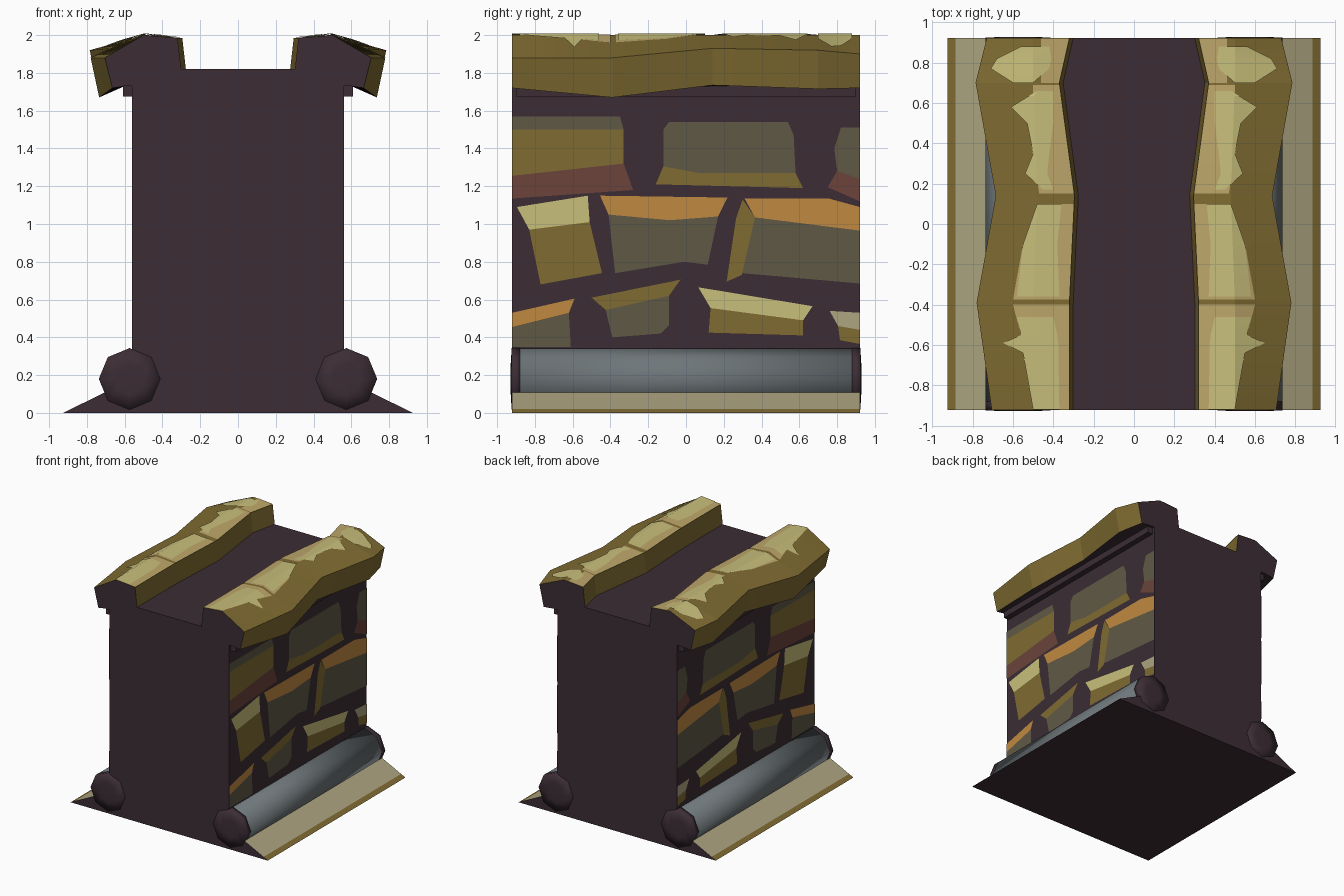
import bpy, bmesh, math

if "Cube" in bpy.data.objects:
    bpy.data.objects.remove(bpy.data.objects["Cube"])

HALF = 0.922   # half length of the wall
SIDE = 0.56    # half width of the wall
LIFT = 0.004   # height of painted plates above their surface


def linear(channel):
    c = channel / 255
    return c / 12.92 if c <= 0.04045 else ((c + 0.055) / 1.055) ** 2.4


def material(name, hexcode):
    mat = bpy.data.materials.new(name)
    colour = [linear(v) for v in bytes.fromhex(hexcode)] + [1]
    mat.use_nodes = True
    mat.diffuse_color = colour
    mat.node_tree.nodes["Principled BSDF"].inputs["Base Color"].default_value = colour
    return mat


PALETTE = {name: material(name, code) for name, code in (
    ("mortar", "3C2D35"), ("olive", "806C32"), ("pale", "C8BF7B"),
    ("tan", "BEA76B"), ("grey", "5F5945"), ("orange", "C08A40"),
    ("red", "6B443B"), ("cream", "ADA581"), ("steel", "6E7679"))}
SLOT = {name: i for i, name in enumerate(PALETTE)}


def finish(name, bm, mirror=(True, False), smooth=False):
    """Turn a bmesh into an object mirrored across the chosen axes."""
    mesh = bpy.data.meshes.new(name)
    for face in bm.faces:
        face.smooth = smooth
    bm.to_mesh(mesh)
    bm.free()
    for mat in PALETTE.values():
        mesh.materials.append(mat)
    obj = bpy.data.objects.new(name, mesh)
    bpy.context.collection.objects.link(obj)
    if any(mirror):
        mod = obj.modifiers.new("Mirror", "MIRROR")
        mod.use_axis = (*mirror, False)
        mod.use_mirror_merge = False
    return obj


def loft(name, sections, colours, cap="mortar", **options):
    """Skin closed (x, z) profiles placed along y, one colour per profile edge."""
    bm = bmesh.new()
    rings = [[bm.verts.new((x, y, z)) for x, z in pts] for y, pts in sections]
    count = len(rings[0])
    for a, b in zip(rings, rings[1:]):
        for i in range(count):
            j = (i + 1) % count
            face = bm.faces.new((a[i], a[j], b[j], b[i]))
            face.material_index = SLOT[colours[i]]
    for ring in (rings[0], rings[-1]):
        bm.faces.new(ring).material_index = SLOT[cap]
    bmesh.ops.recalc_face_normals(bm, faces=bm.faces)
    return finish(name, bm, **options)


def prism(name, profile, colours, half=HALF, **options):
    return loft(name, [(-half, profile), (half, profile)], colours, **options)


def box_profile(x0, x1, z0, z1):
    return [(x0, z0), (x1, z0), (x1, z1), (x0, z1)]


# Wall core, ledge under the coping, sloped footing
prism("wall_core", box_profile(-SIDE, SIDE, 0, 1.82), ["mortar"] * 4, mirror=(False, False))
prism("coping_ledge", box_profile(0.5, 0.61, 1.675, 1.74), ["mortar"] * 4, half=0.9)
prism("footing", [(0.5, 0), (0.925, 0), (0.885, 0.02), (SIDE, 0.18), (0.5, 0.18)],
      ["mortar", "olive", "cream", "mortar", "mortar"])


# Eight-sided pipe along each foot, with shallow domed ends
def octagon(radius):
    return [(0.574 + radius * math.cos(k * math.pi / 4),
             0.18 + radius * math.sin(k * math.pi / 4)) for k in range(8)]


prism("foot_pipe", octagon(0.162), ["steel"] * 8, half=0.89, smooth=True)
loft("pipe_end", [(0.88, octagon(0.163)), (HALF + 0.001, octagon(0.163)),
                  (HALF + 0.006, octagon(0.08))],
     ["mortar"] * 8, mirror=(True, True), smooth=True)

# Coping stations: y, inner x, ridge x, outer x and z, lower x and z
STATIONS = [(-HALF, 0.32, 0.50, 0.705, 1.88, 0.665, 1.72),
            (-0.39, 0.32, 0.50, 0.78, 1.88, 0.735, 1.67),
            (0.14, 0.295, 0.48, 0.685, 1.93, 0.65, 1.735),
            (0.70, 0.37, 0.50, 0.785, 1.92, 0.74, 1.715),
            (HALF, 0.32, 0.50, 0.73, 1.90, 0.69, 1.72)]
INNER_Z, RIDGE_Z = 1.985, 2.0


def blend(rows, y):
    """Interpolate rows whose first value is y."""
    for a, b in zip(rows, rows[1:]):
        if y <= b[0]:
            t = (y - a[0]) / (b[0] - a[0])
            return [p + (q - p) * t for p, q in zip(a, b)]
    return list(rows[-1])


def steps(rows, size=0.06):
    """Evenly refined y values that also keep every row's own y."""
    ys = [rows[0][0]]
    for a, b in zip(rows, rows[1:]):
        n = max(1, math.ceil((b[0] - a[0]) / size))
        ys += [a[0] + (b[0] - a[0]) * k / n for k in range(1, n + 1)]
    return ys


def coping_profile(y):
    _, inner, ridge, ox, oz, lx, lz = blend(STATIONS, y)
    return [(inner - 0.02, 1.81), (inner, INNER_Z), (ridge, RIDGE_Z), (ox, oz),
            (lx, lz), (0.6, 1.73), (0.5, 1.73)]


loft("coping", [(y, coping_profile(y)) for y in steps(STATIONS)],
     ["olive"] * 4 + ["mortar"] * 3)


def top_height(x, y):
    _, inner, ridge, ox, oz, _, _ = blend(STATIONS, y)
    if x < ridge:
        return INNER_Z + (RIDGE_Z - INNER_Z) * (x - inner) / (ridge - inner)
    return RIDGE_Z + (oz - RIDGE_Z) * (x - ridge) / (ox - ridge)


def worn_patch(name, colour, lift, rows):
    """Painted patch on the coping; rows are y, inner x, outer x."""
    bm = bmesh.new()
    last = None
    for y in steps(rows, 0.03):
        _, x0, x1 = blend(rows, y)
        _, inner, ridge = blend(STATIONS, y)[:3]
        x0 = max(x0, inner)
        xs = (x0, min(max(ridge, x0 + 0.001), x1 - 0.001), x1)
        line = [bm.verts.new((x, y, top_height(x, y) + lift)) for x in xs]
        for i in range(2 if last else 0):
            face = bm.faces.new((last[i], last[i + 1], line[i + 1], line[i]))
            face.material_index = SLOT[colour]
        last = line
    finish(name, bm)


# Worn highlights on the four coping blocks
BLOCKS = [
    ([(-0.92, 0.3, 0.5), (-0.7, 0.3, 0.52), (-0.4, 0.3, 0.6)],
     [(-0.92, 0.37, 0.5), (-0.64, 0.375, 0.55), (-0.59, 0.375, 0.65),
      (-0.55, 0.38, 0.56), (-0.46, 0.4, 0.58)]),
    ([(-0.375, 0.3, 0.6), (-0.1, 0.29, 0.55), (0.1, 0.28, 0.47)],
     [(-0.36, 0.37, 0.58), (-0.1, 0.38, 0.55), (0.1, 0.36, 0.48)]),
    ([(0.15, 0.28, 0.47), (0.4, 0.3, 0.51), (0.69, 0.3, 0.5)],
     [(0.17, 0.4, 0.45), (0.25, 0.43, 0.54), (0.35, 0.42, 0.5),
      (0.5, 0.4, 0.53), (0.58, 0.4, 0.61), (0.66, 0.4, 0.48)]),
    ([(0.7, 0.3, 0.46), (0.92, 0.3, 0.46)],
     [(0.7, 0.5, 0.6), (0.77, 0.42, 0.71), (0.82, 0.41, 0.68), (0.88, 0.42, 0.56)])]
for number, (worn, bright) in enumerate(BLOCKS, 1):
    worn_patch(f"coping_wear_{number}", "tan", LIFT, worn)
    worn_patch(f"coping_highlight_{number}", "pale", LIFT * 2, bright)


def stone(name, **facets):
    """Flat wall stone; each colour has a (y, z) outline."""
    bm = bmesh.new()
    for colour, outline in facets.items():
        face = bm.faces.new([bm.verts.new((SIDE + LIFT, y, z)) for y, z in outline])
        face.normal_update()
        if face.normal.x < 0:
            face.normal_flip()
        face.material_index = SLOT[colour]
    finish(name, bm)


# Upper course
stone("upper_stone_front",
      grey=[(-.92, 1.57), (-.35, 1.57), (-.33, 1.5), (-.92, 1.5)],
      olive=[(-.92, 1.5), (-.33, 1.5), (-.33, 1.32), (-.92, 1.255)],
      red=[(-.92, 1.255), (-.33, 1.32), (-.28, 1.18), (-.92, 1.135)])
stone("upper_stone_middle",
      grey=[(-.12, 1.5), (-.09, 1.54), (.54, 1.54), (.57, 1.47), (.58, 1.27),
            (.07, 1.27), (-.12, 1.305)],
      olive=[(-.12, 1.305), (.07, 1.27), (.58, 1.27), (.62, 1.19), (-.16, 1.21)])
stone("upper_stone_back",
      grey=[(.82, 1.51), (.92, 1.51), (.92, 1.24), (.8, 1.28), (.785, 1.4)],
      red=[(.8, 1.28), (.92, 1.24), (.92, 1.12), (.75, 1.195)])

# Middle course
stone("middle_stone_front",
      pale=[(-.895, 1.09), (-.52, 1.15), (-.51, 1.01), (-.83, .97)],
      olive=[(-.83, .97), (-.51, 1.01), (-.445, .74), (-.77, .68)])
stone("middle_stone_centre",
      orange=[(-.455, 1.15), (.22, 1.14), (.17, 1.04), (-.085, 1.02), (-.41, 1.05)],
      grey=[(-.41, 1.05), (-.085, 1.02), (.17, 1.04), (.115, .785), (-.01, .8), (-.375, .74)])
stone("middle_stone_back",
      olive=[(.3, 1.13), (.365, 1.035), (.295, .73), (.215, .695), (.265, 1.03)],
      orange=[(.31, 1.135), (.755, 1.135), (.92, 1.09), (.92, .965), (.365, 1.035)],
      grey=[(.365, 1.035), (.92, .965), (.92, .685), (.295, .74)])

# Lower course
stone("lower_stone_front",
      orange=[(-.92, .53), (-.59, .605), (-.62, .53), (-.92, .455)],
      grey=[(-.92, .455), (-.62, .53), (-.61, .35), (-.92, .35)])
stone("lower_stone_second",
      olive=[(-.5, .61), (-.03, .705), (-.09, .62), (-.425, .545)],
      grey=[(-.425, .545), (-.09, .62), (-.09, .465), (-.135, .42), (-.39, .4)])
stone("lower_stone_third",
      pale=[(.065, .665), (.67, .565), (.62, .49), (.13, .555)],
      olive=[(.13, .555), (.62, .49), (.62, .41), (.12, .425)])
stone("lower_stone_back",
      cream=[(.76, .54), (.92, .53), (.92, .44), (.805, .46)],
      olive=[(.805, .46), (.92, .44), (.92, .365), (.815, .385)])
